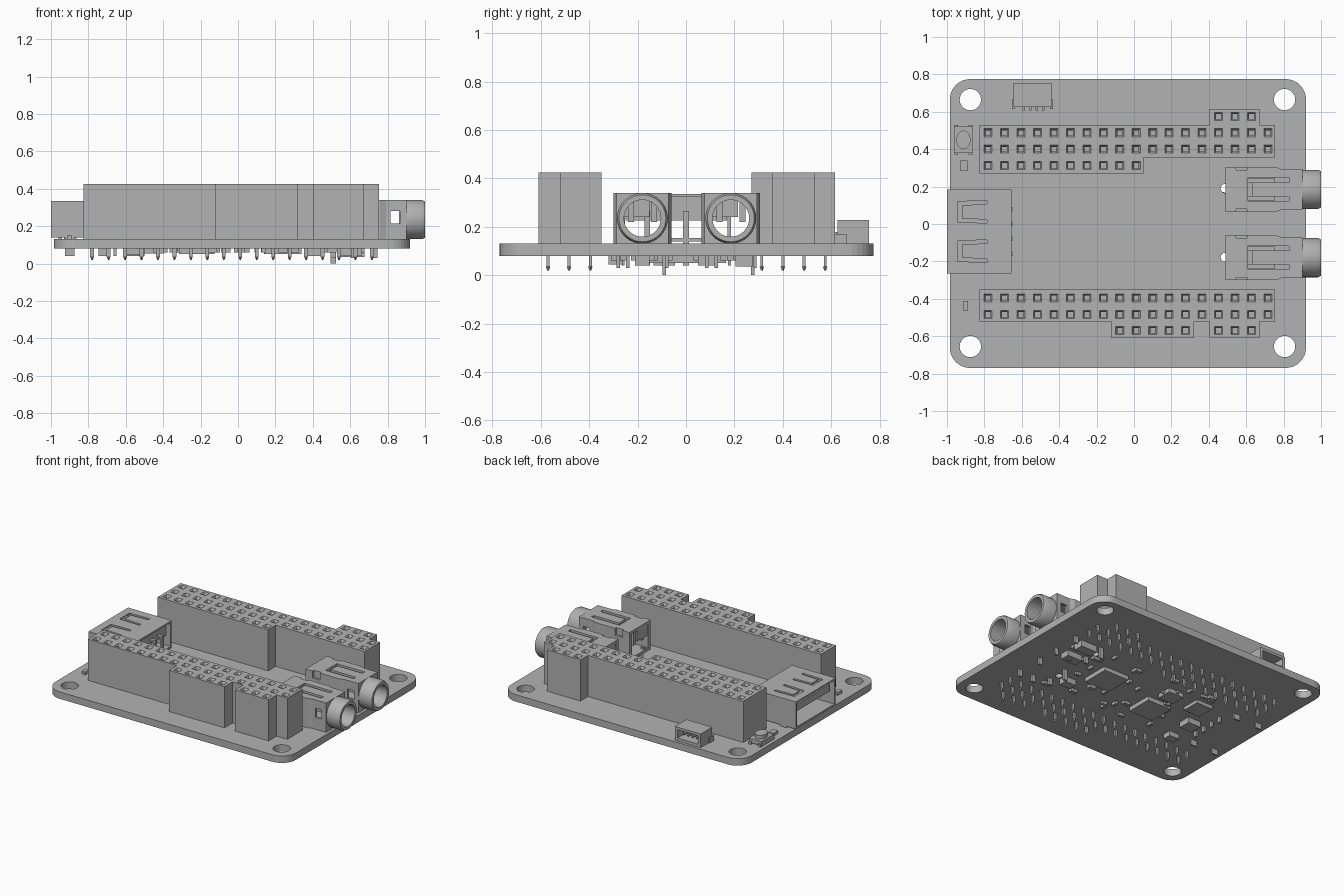
import bpy, bmesh, math, random
from mathutils import Matrix, Vector

random.seed(4)
cube = bpy.data.objects.get("Cube")
if cube:
    bpy.data.objects.remove(cube)

grey = bpy.data.materials.new("plain_grey")
grey.use_nodes = True
GREY = (0.45, 0.45, 0.45, 1)
grey.diffuse_color = GREY
grey.node_tree.nodes["Principled BSDF"].inputs["Base Color"].default_value = GREY

TOP, UNDER = 0.13, 0.08      # board faces
HEAD_TOP = 0.425
PITCH, PIN0 = 0.088, -0.78


def box(bm, x0, x1, y0, y1, z0, z1):
    m = Matrix.LocRotScale(Vector(((x0 + x1) / 2, (y0 + y1) / 2, (z0 + z1) / 2)), None,
                           Vector((x1 - x0, y1 - y0, z1 - z0)))
    return bmesh.ops.create_cube(bm, size=1, matrix=m)["verts"]


def cbox(bm, x, y, w, d, z0, z1):
    return box(bm, x - w / 2, x + w / 2, y - d / 2, y + d / 2, z0, z1)


def rod(bm, loc, r1, r2, length, axis="Z", n=32):
    rot = Matrix.Rotation(math.pi / 2, 4, "Y") if axis == "X" else Matrix()
    bmesh.ops.create_cone(bm, cap_ends=True, segments=n, radius1=r1, radius2=r2,
                          depth=length, matrix=Matrix.Translation(loc) @ rot)


def prism(bm, pts, z0, z1):
    face = bm.faces.new([bm.verts.new((x, y, z0)) for x, y in pts])
    ext = bmesh.ops.extrude_face_region(bm, geom=[face], use_keep_orig=True)["geom"]
    bmesh.ops.translate(bm, vec=(0, 0, z1 - z0),
                        verts=[v for v in ext if isinstance(v, bmesh.types.BMVert)])


def finish(name, bm, smooth=False):
    bmesh.ops.recalc_face_normals(bm, faces=bm.faces)
    me = bpy.data.meshes.new(name)
    bm.to_mesh(me)
    bm.free()
    me.materials.append(grey)
    ob = bpy.data.objects.new(name, me)
    bpy.context.collection.objects.link(ob)
    if smooth:
        bpy.ops.object.select_all(action="DESELECT")
        ob.select_set(True)
        bpy.context.view_layer.objects.active = ob
        bpy.ops.object.shade_smooth_by_angle(angle=math.radians(30))
    return ob


def cut(ob, bm):
    cutter = finish("cutter", bm)
    cutter.hide_render = True
    mod = ob.modifiers.new("cut", "BOOLEAN")
    mod.operation, mod.solver, mod.object = "DIFFERENCE", "EXACT", cutter
    bpy.context.view_layer.objects.active = ob
    bpy.ops.object.modifier_apply(modifier=mod.name)
    bpy.data.objects.remove(cutter)


# Circuit board with rounded corners, screw holes and locating holes
X0, X1, Y0, Y1, R = -0.985, 0.92, -0.77, 0.775, 0.11
outline = []
for cx, cy, start in ((X1 - R, Y1 - R, 0), (X0 + R, Y1 - R, 90),
                      (X0 + R, Y0 + R, 180), (X1 - R, Y0 + R, 270)):
    for i in range(9):
        a = math.radians(start + i * 90 / 8)
        outline.append((cx + R * math.cos(a), cy + R * math.sin(a)))
bm = bmesh.new()
prism(bm, outline, UNDER, TOP)
board = finish("circuit_board", bm)
bm = bmesh.new()
for x in (-0.875, 0.805):
    for y in (-0.655, 0.665):
        rod(bm, (x, y, 0.1), 0.057, 0.057, 0.2)
for y in (-0.178, 0.19):
    rod(bm, (0.487, y, 0.1), 0.024, 0.024, 0.2, n=16)
cut(board, bm)


# Tall socket headers: outline, then rows of (y, first pin, pin count)
def header(name, pts, rows):
    bm = bmesh.new()
    prism(bm, pts, TOP, HEAD_TOP)
    body = finish(name, bm)
    holes, pins = bmesh.new(), bmesh.new()
    for y, first, count in rows:
        for i in range(first, first + count):
            x = PIN0 + i * PITCH
            verts = cbox(holes, x, y, 0.026, 0.026, 0.33, HEAD_TOP - 0.015)
            top = max({f for v in verts for f in v.link_faces},
                      key=lambda f: f.calc_center_median().z)
            wide = bmesh.ops.extrude_discrete_faces(holes, faces=[top])["faces"][0]
            for v in wide.verts:
                v.co = (x + (v.co.x - x) * 1.8, y + (v.co.y - y) * 1.8, HEAD_TOP + 0.003)
            cbox(pins, x, y, 0.02, 0.012, 0.035, UNDER + 0.01)
            rod(pins, (x, y, 0.0275), 0.004, 0.009, 0.015, n=4)
    cut(body, holes)
    finish(name + "_pins", pins)


L, E = -0.825, 0.755
header("rear_header",
       [(L, 0.27), (0.05, 0.27), (0.05, 0.355), (E, 0.355), (E, 0.53), (0.67, 0.53),
        (0.67, 0.615), (0.405, 0.615), (0.405, 0.53), (L, 0.53)],
       [(0.313, 0, 10), (0.4, 0, 18), (0.488, 0, 18), (0.575, 14, 3)])
header("front_header",
       [(L, -0.35), (L, -0.52), (-0.12, -0.52), (-0.12, -0.61), (0.32, -0.61), (0.32, -0.52),
        (0.405, -0.52), (0.405, -0.61), (0.67, -0.61), (0.67, -0.52), (E, -0.52), (E, -0.35)],
       [(-0.395, 0, 18), (-0.483, 0, 18), (-0.57, 8, 5), (-0.57, 14, 3)])


# Audio jacks: hollow body, barrel with bore, contacts and legs
def jack(name, y):
    zc = 0.235
    bm = bmesh.new()
    prism(bm, [(0.49, y - 0.12), (0.76, y - 0.12), (0.79, y - 0.108), (0.9, y - 0.108),
               (0.9, y + 0.108), (0.79, y + 0.108), (0.76, y + 0.12), (0.49, y + 0.12)],
          TOP, 0.34)
    body = finish(name + "_body", bm)
    c = bmesh.new()
    box(c, 0.46, 0.86, y - 0.092, y + 0.092, 0.15, 0.32)
    cut(body, c)
    c = bmesh.new()
    rod(c, (0.9, y, zc), 0.078, 0.078, 0.1, "X")
    for s in (-1, 1):
        box(c, 0.625, 0.83, y + s * 0.05 - 0.013, y + s * 0.05 + 0.013, 0.31, 0.36)
        cbox(c, 0.84, y + s * 0.11, 0.05, 0.06, 0.215, 0.28)
        cbox(c, 0.575, y + s * 0.12, 0.06, 0.03, 0.29, 0.36)
    cut(body, c)
    c = bmesh.new()
    box(c, 0.61, 0.63, y - 0.063, y + 0.063, 0.31, 0.36)
    cut(body, c)
    # Barrel ring
    bm = bmesh.new()
    rod(bm, (0.942, y, zc), 0.105, 0.105, 0.085, "X", 40)
    rod(bm, (0.9922, y, zc), 0.105, 0.097, 0.0156, "X", 40)
    bmesh.ops.remove_doubles(bm, verts=bm.verts, dist=0.0006)
    inner = [f for f in bm.faces if len(f.verts) > 4 and abs(f.calc_center_median().x - 0.9845) < 0.002]
    bmesh.ops.delete(bm, geom=inner, context="FACES_ONLY")
    barrel = finish(name + "_barrel", bm, True)
    c = bmesh.new()
    rod(c, (0.95, y, zc), 0.076, 0.076, 0.2, "X", 40)
    cut(barrel, c)
    # Contacts inside and solder legs below
    bm = bmesh.new()
    box(bm, 0.5, 0.75, y - 0.06, y - 0.035, 0.22, 0.325)
    box(bm, 0.5, 0.75, y + 0.035, y + 0.06, 0.22, 0.325)
    box(bm, 0.495, 0.51, y - 0.1, y + 0.03, 0.24, 0.325)
    for x, dy in ((0.51, 0.09), (0.51, -0.06), (0.62, -0.1), (0.73, 0.1), (0.73, -0.1)):
        low = 0 if x < 0.6 and dy > 0 else 0.03
        cbox(bm, x, y + dy, 0.03, 0.014, low, 0.16)
    finish(name + "_contacts", bm)


jack("rear_jack", 0.185)
jack("front_jack", -0.18)

# Rectangular data port: metal shell with spring cutouts, tongue and bent pins
YC, HW = -0.04, 0.225
bm = bmesh.new()
box(bm, -1, -0.655, YC - HW, YC + HW, 0.14, 0.335)
shell = finish("port_shell", bm)
c = bmesh.new()
box(c, -1.05, -0.6, YC - HW + 0.013, YC + HW - 0.013, 0.153, 0.322)
cut(shell, c)
c = bmesh.new()
for y in (0.065, -0.145):
    prism(c, [(-0.945, y - 0.055), (-0.785, y - 0.06), (-0.785, y - 0.042), (-0.92, y - 0.035),
              (-0.92, y + 0.035), (-0.785, y + 0.042), (-0.785, y + 0.06), (-0.945, y + 0.055)],
          0.31, 0.36)
cut(shell, c)
bm = bmesh.new()
box(bm, -0.975, -0.72, YC - 0.19, YC + 0.19, 0.245, 0.295)
box(bm, -0.75, -0.69, YC - 0.21, YC + 0.21, 0.225, 0.322)
finish("port_tongue", bm)
bm = bmesh.new()
for i in range(4):
    y = YC + (i - 1.5) * 0.08
    box(bm, -0.7, -0.65, y - 0.012, y + 0.012, 0.25, 0.265)
    box(bm, -0.665, -0.65, y - 0.012, y + 0.012, 0.04, 0.265)
for s in (-1, 1):
    for x in (-0.9, -0.72):
        cbox(bm, x, YC + s * 0.219, 0.05, 0.012, 0.04, 0.16)
finish("port_pins", bm)

# Small side-entry cable socket, open to the rear
bm = bmesh.new()
box(bm, -0.645, -0.44, 0.625, 0.755, TOP, 0.228)
plug = finish("cable_socket", bm)
c = bmesh.new()
box(c, -0.625, -0.46, 0.655, 0.78, 0.15, 0.21)
cut(plug, c)
bm = bmesh.new()
for i in range(4):
    x = -0.59 + i * 0.035
    box(bm, x - 0.006, x + 0.006, 0.607, 0.72, 0.165, 0.178)
    box(bm, x - 0.006, x + 0.006, 0.607, 0.63, TOP, 0.17)
for x in (-0.645, -0.44):
    cbox(bm, x, 0.64, 0.016, 0.05, TOP, 0.17)
finish("cable_socket_pins", bm)

# Push button with oval plunger and feet
bm = bmesh.new()
cbox(bm, -0.912, 0.45, 0.1, 0.14, TOP + 0.008, 0.168)
for x in (-0.95, -0.874):
    cbox(bm, x, 0.45, 0.02, 0.156, TOP, 0.15)
finish("button_body", bm)
bm = bmesh.new()
prism(bm, [(-0.912 + 0.038 * math.cos(a), 0.45 + 0.05 * math.sin(a))
           for a in (i * math.tau / 24 for i in range(24))], 0.16, 0.195)
finish("button_plunger", bm, True)

# Tiny parts on the upper face
bm = bmesh.new()
cbox(bm, -0.91, 0.312, 0.04, 0.055, TOP, 0.15)
cbox(bm, -0.9, -0.438, 0.026, 0.05, TOP, 0.15)
finish("top_chips", bm)

# Chips on the underside: x, y, width, depth, lowest z
bm = bmesh.new()
for x, y, w, d, z in ((0.24, 0.01, 0.2, 0.2, 0.05), (-0.22, -0.1, 0.19, 0.19, 0.05),
                      (-0.22, 0.11, 0.12, 0.11, 0.05), (-0.46, 0.1, 0.13, 0.13, 0.055),
                      (-0.55, -0.09, 0.1, 0.09, 0.04), (0.61, 0.24, 0.13, 0.07, 0.035),
                      (0.6, 0.085, 0.12, 0.07, 0.04), (-0.56, -0.29, 0.08, 0.06, 0.045),
                      (0.41, -0.18, 0.09, 0.06, 0.04)):
    cbox(bm, x, y, w, d, z, UNDER + 0.005)
finish("underside_chips", bm)
bm = bmesh.new()
for i in range(36):
    w, d = random.choice(((0.04, 0.02), (0.02, 0.04), (0.05, 0.028)))
    cbox(bm, random.uniform(-0.55, 0.7), random.uniform(-0.3, 0.27), w, d, 0.06, UNDER + 0.005)
finish("underside_passives", bm)
